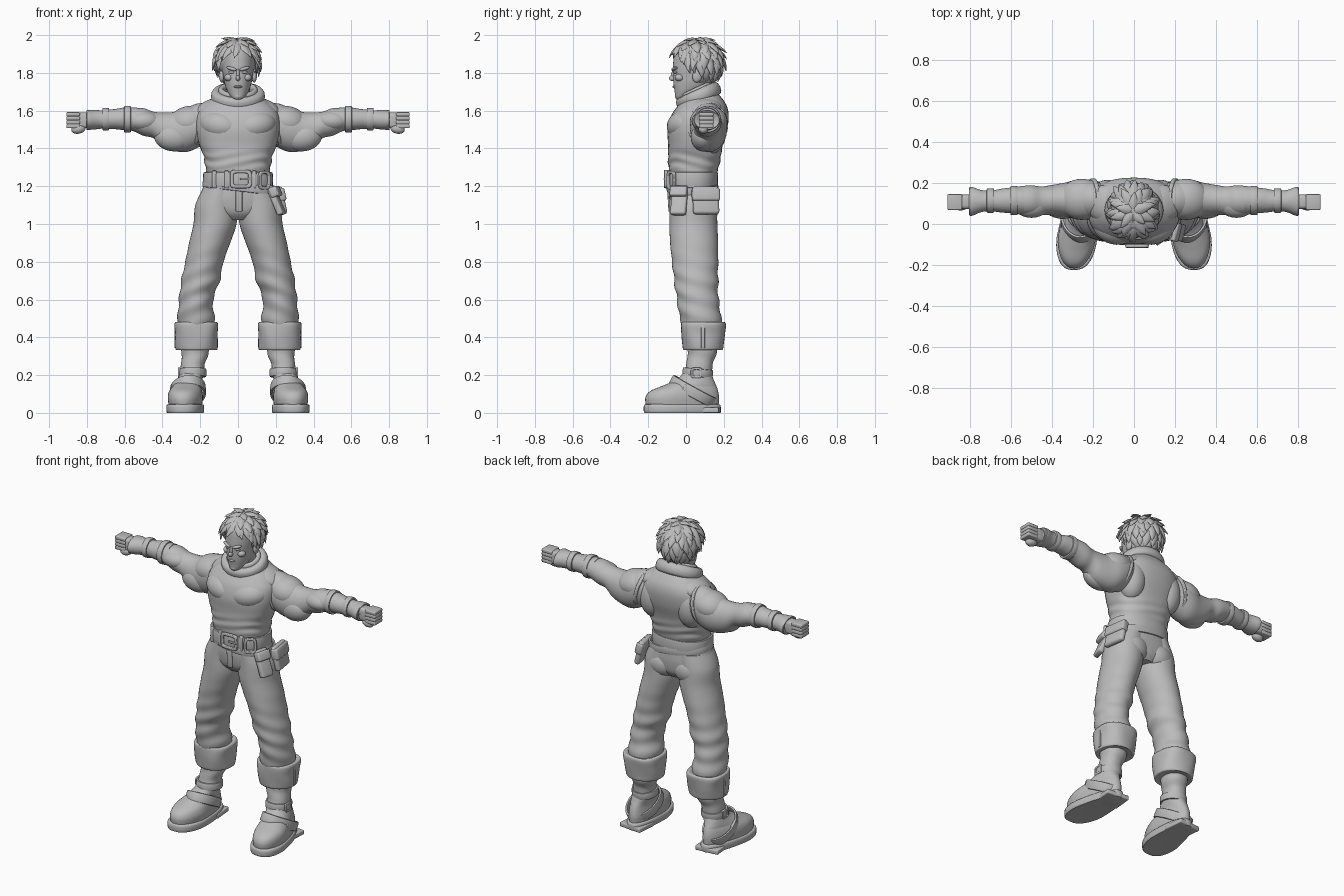
import bpy, bmesh, random
from math import sin, cos, pi, copysign, exp
from mathutils import Vector, Euler

random.seed(4)
default = bpy.data.objects.get("Cube")
if default:
    bpy.data.objects.remove(default)

grey = bpy.data.materials.new("plain grey")
grey.use_nodes = True
grey.diffuse_color = (.5, .5, .5, 1)
grey.node_tree.nodes["Principled BSDF"].inputs["Base Color"].default_value = (.5, .5, .5, 1)


# Shared helpers
def finish(name, bm, mirror=False, sharp=.8):
    bmesh.ops.recalc_face_normals(bm, faces=bm.faces)
    mesh = bpy.data.meshes.new(name)
    bm.to_mesh(mesh)
    bm.free()
    mesh.materials.append(grey)
    mesh.shade_smooth()
    mesh.set_sharp_from_angle(angle=sharp)
    obj = bpy.data.objects.new(name, mesh)
    bpy.context.scene.collection.objects.link(obj)
    if mirror:
        obj.modifiers.new("Mirror", "MIRROR").use_mirror_merge = False
    return obj


def skin(bm, rings, closed=False):
    loops = [[bm.verts.new(p) for p in ring] for ring in rings]
    pairs = list(zip(loops, loops[1:]))
    if closed:
        pairs.append((loops[-1], loops[0]))
    else:
        bm.faces.new(loops[0])
        bm.faces.new(loops[-1])
    for low, high in pairs:
        for i in range(len(low)):
            j = i - 1
            bm.faces.new((low[j], low[i], high[i], high[j]))


def oval(a, power):
    c, s = cos(a), sin(a)
    return copysign(abs(c) ** (2 / power), c), copysign(abs(s) ** (2 / power), s)


def resample(rows, steps):
    out = []
    for i in range(len(rows) - 1):
        p0, p1, p2, p3 = rows[max(i - 1, 0)], rows[i], rows[i + 1], rows[min(i + 2, len(rows) - 1)]
        for k in range(steps):
            t = k / steps
            out.append([b + t * (c - a) / 2 + t * t * (a - 2.5 * b + 2 * c - d / 2)
                        + t ** 3 * (3 * b - a - 3 * c + d) / 2
                        for a, b, c, d in zip(p0, p1, p2, p3)])
    return out + [rows[-1]]


def tube(name, rows, axis="z", power=2, mirror=False, steps=5, segs=40, warp=None, fold=None):
    """Rows hold position along the axis, two centre offsets and two radii."""
    rings = []
    for t, c1, c2, r1, r2 in resample(rows, steps):
        ring = []
        for k in range(segs):
            a = 2 * pi * k / segs
            u, v = oval(a, power)
            f = 1 + (fold(t, a) if fold else 0)
            u, v = c1 + r1 * u * f, c2 + r2 * v * f
            p = Vector({"x": (t, u, v), "y": (u, t, v), "z": (u, v, t)}[axis])
            ring.append(warp(p) if warp else p)
        rings.append(ring)
    bm = bmesh.new()
    skin(bm, rings)
    return finish(name, bm, mirror)


def band(name, loc, rx, ry, thick, height, rot=(0, 0, 0), power=2, mirror=False, soft=4, wave=0):
    """Closed hoop with a rounded section."""
    turn, rings = Euler(rot).to_matrix(), []
    for k in range(48):
        a = 2 * pi * k / 48
        u, v = oval(a, power)
        ring = []
        for j in range(12):
            d, h = oval(2 * pi * j / 12, soft)
            d = d * thick + wave * sin(a * 5)
            ring.append(Vector(loc) + turn @ Vector((u * (rx + d), v * (ry + d), h * height)))
        rings.append(ring)
    bm = bmesh.new()
    skin(bm, rings, True)
    return finish(name, bm, mirror)


def ball(name, loc, radii, mirror=False, rot=(0, 0, 0)):
    bm = bmesh.new()
    bmesh.ops.create_uvsphere(bm, u_segments=28, v_segments=18, radius=1)
    turn = Euler(rot).to_matrix()
    for v in bm.verts:
        v.co = Vector(loc) + turn @ Vector([a * r for a, r in zip(v.co, radii)])
    return finish(name, bm, mirror)


def block(name, loc, size, rot=(0, 0, 0), mirror=False, bevel=.01):
    bm = bmesh.new()
    bmesh.ops.create_cube(bm, size=1)
    turn = Euler(rot).to_matrix()
    for v in bm.verts:
        v.co = Vector(loc) + turn @ Vector([a * s for a, s in zip(v.co, size)])
    bmesh.ops.bevel(bm, geom=bm.edges[:], offset=bevel, segments=3, profile=.5, affect="EDGES")
    return finish(name, bm, mirror)


# Shirt, with gathered folds at the waist
def waist_folds(z, a):
    return .022 * exp(-((z - 1.33) / .05) ** 2) * sin(z * 110 + 3 * sin(a * 2))


tube("shirt", [(1.24, 0, .035, .165, .12), (1.3, 0, .04, .172, .133), (1.36, 0, .045, .182, .14),
               (1.42, 0, .05, .205, .145), (1.5, 0, .06, .222, .158), (1.57, 0, .073, .22, .153),
               (1.62, 0, .085, .19, .133), (1.66, 0, .09, .145, .105), (1.69, 0, .09, .1, .08)],
     power=2.4, steps=8, fold=waist_folds)
ball("chest_muscles", (.09, -.01, 1.52), (.115, .09, .08), True, (0, -.2, .25))
ball("back_muscles", (.13, .13, 1.5), (.085, .085, .13), True)
ball("shoulder_slopes", (.14, .1, 1.61), (.1, .09, .05), True, (0, .4, 0))
band("armhole_rims", (.2, .115, 1.525), .115, .1, .008, .01, (0, 1.35, 0), mirror=True)
band("collar", (0, .067, 1.675), .115, .098, .028, .037, (.43, 0, 0), soft=2.3)
band("inner_collar", (0, .063, 1.695), .09, .075, .016, .03, (.43, 0, 0), soft=2.3)

# Arms and hands
tube("arms", [(.12, .11, 1.54, .07, .09), (.2, .118, 1.525, .095, .115), (.27, .12, 1.5, .097, .118),
              (.34, .118, 1.49, .083, .103), (.4, .116, 1.5, .074, .09), (.45, .113, 1.525, .07, .07),
              (.5, .114, 1.54, .074, .073), (.56, .115, 1.553, .068, .06), (.63, .115, 1.556, .055, .052),
              (.72, .112, 1.552, .043, .042), (.8, .108, 1.552, .036, .038)], "x", mirror=True)
ball("shoulder_muscles", (.255, .12, 1.54), (.115, .1, .085), True, (0, .15, 0))
ball("biceps", (.345, .09, 1.46), (.1, .065, .075), True, (0, -.15, 0))
ball("forearm_muscles", (.5, .1, 1.545), (.09, .07, .055), True)
tube("bracers", [(.535, .115, 1.555, .066, .062), (.6, .115, 1.557, .063, .059), (.68, .113, 1.554, .053, .051),
                 (.73, .112, 1.553, .051, .049), (.8, .11, 1.55, .07, .052), (.79, .11, 1.55, .035, .03)],
     "x", mirror=True, fold=lambda x, a: .015 * sin(x * 90 + a * 2))
for name, x, r in (("upper", .585, .064), ("lower", .7, .053)):
    band(name + "_bracer_straps", (x, .114, 1.555), r, r, .007, .018, (0, pi / 2, 0), mirror=True)
block("palms", (.825, .108, 1.548), (.1, .07, .082), mirror=True, bevel=.018)
for n, finger in enumerate(("little", "ring", "middle", "index")):
    block(finger + "_fingers", (.873, .107, 1.518 + n * .021), (.072, .077, .022), mirror=True, bevel=.006)
ball("thumbs", (.845, .092, 1.503), (.038, .026, .025), True, (0, .2, 0))


# Trousers
def leg_folds(z, a):
    return .04 * exp(-((z - .62) / .17) ** 2) * sin(z * 62 + 1.6 * sin(a + 1) + a)


tube("trouser_legs", [(.42, .222, .09, .09, .1), (.5, .222, .078, .098, .11), (.6, .222, .062, .09, .11),
                      (.7, .198, .054, .102, .116), (.8, .178, .048, .101, .122), (.9, .15, .043, .109, .127),
                      (1, .122, .039, .114, .127), (1.1, .113, .038, .113, .125), (1.19, .09, .035, .095, .12)],
     mirror=True, steps=10, fold=leg_folds)
tube("trouser_seat", [(1.02, 0, .045, .08, .085), (1.06, 0, .04, .17, .115), (1.12, 0, .038, .214, .126),
                      (1.18, 0, .036, .19, .126), (1.26, 0, .035, .168, .12)], power=2.3)
ball("buttocks", (.09, .1, 1.08), (.095, .072, .085), True)
block("fly_flap", (.005, -.09, 1.12), (.035, .012, .11), (.06, 0, 0), bevel=.005)
tube("turned_cuffs", [(.335, .22, .09, .09, .092), (.335, .22, .09, .108, .103), (.37, .22, .09, .113, .11),
                      (.42, .22, .091, .114, .118), (.465, .221, .093, .118, .121), (.48, .221, .092, .11, .114),
                      (.475, .221, .09, .09, .1)],
     power=2.3, mirror=True, fold=lambda z, a: .02 * sin(a * 4 + z * 25))
block("cuff_seams", (.33, .09, .405), (.014, .02, .125), mirror=True, bevel=.004)

# Belt, buckle and pouches
band("belt", (0, .032, 1.235), .176, .129, .009, .04, power=2.3)
band("hanging_belt", (.01, .034, 1.195), .192, .13, .007, .022, (0, .12, 0), power=2.3)
band("buckle", (.015, -.107, 1.238), .048, .04, .009, .009, (pi / 2, 0, 0), power=6)
block("buckle_pin", (.04, -.112, 1.238), (.06, .012, .012), bevel=.004)
for x in (-.125, -.06, .085):
    block("belt_loop", (x, -.098 + x * x * 1.5, 1.236), (.024, .02, .092), (0, 0, -x * 2), bevel=.005)
band("strap_ring", (.14, -.078, 1.232), .03, .042, .008, .008, (pi / 2, 0, .6), power=3.5)
block("front_pouch", (.202, -.035, 1.125), (.035, .085, .165), (0, -.4, -.25), bevel=.012)
block("front_pouch_flap", (.198, -.038, 1.17), (.046, .092, .055), (0, -.4, -.25), bevel=.01)
block("rear_pouch", (.222, .105, 1.125), (.035, .14, .15), (0, -.22, .15), bevel=.015)
block("rear_pouch_flap", (.219, .105, 1.155), (.047, .148, .07), (0, -.22, .15), bevel=.012)


# Boots, narrowed at the heel and toed outward
def foot_shape(p):
    low = max(0, min(1, (.22 - p.z) / .08))
    squeeze = 1 - low * max(0, p.y + .08) * 1.3
    p.x = .272 + (p.x - .272) * squeeze - low * .09 * (p.y + .03)
    return p


tube("boot_soles", [(0, .275, -.02, .09, .195), (.004, .275, -.02, .1, .203), (.04, .275, -.02, .1, .203),
                    (.046, .275, -.02, .085, .19)], power=2.6, mirror=True, warp=foot_shape, steps=3)
block("boot_heels", (.262, .115, .014), (.15, .13, .028), (0, 0, -.09), True, .006)
tube("boot_uppers", [(.035, .275, -.02, .09, .192), (.08, .275, -.02, .096, .195), (.115, .275, -.01, .091, .18),
                     (.145, .27, .02, .08, .14), (.175, .258, .047, .072, .1), (.21, .245, .06, .065, .077),
                     (.26, .238, .072, .063, .07), (.31, .228, .084, .071, .076), (.38, .223, .088, .078, .08)],
     power=2.2, mirror=True, warp=foot_shape, steps=6, fold=lambda z, a: .02 * sin(z * 80 + a) * (z > .22))
band("ankle_straps", (.242, .062, .212), .068, .074, .007, .022, (-.1, 0, 0), mirror=True)
band("ankle_buckles", (.312, .055, .212), .022, .024, .006, .006, (0, pi / 2, 0), power=5, mirror=True)
band("instep_straps", (.265, .035, .115), .088, .125, .007, .028, (-.5, 0, -.1), mirror=True)
block("instep_buckles", (.342, .01, .125), (.025, .05, .04), (-.5, 0, 0), True, .006)

# Head and face
tube("neck", [(1.58, 0, .085, .075, .075), (1.66, 0, .07, .065, .065), (1.76, 0, .065, .062, .068)])
tube("head", [(1.658, 0, -.03, .016, .018), (1.67, 0, -.02, .034, .036), (1.7, 0, .008, .055, .068),
              (1.74, 0, .032, .07, .098), (1.79, 0, .045, .079, .113), (1.85, 0, .052, .086, .12),
              (1.92, 0, .058, .082, .115), (1.97, 0, .06, .05, .07)], power=2.15)
ball("nose", (0, -.068, 1.772), (.012, .022, .016))
ball("nose_bridge", (0, -.064, 1.795), (.009, .014, .035), rot=(-.25, 0, 0))
ball("brows", (.034, -.061, 1.822), (.03, .013, .009), True, (0, -.25, .35))
ball("eyes", (.034, -.056, 1.803), (.018, .009, .007), True, (0, 0, .35))
ball("lips", (0, -.06, 1.727), (.023, .012, .007))
ball("chin", (0, -.035, 1.676), (.026, .024, .018))
ball("cheekbones", (.048, -.034, 1.775), (.024, .025, .02), True)
ball("ears", (.086, .06, 1.785), (.014, .026, .036), True, (-.2, 0, 0))

# Hair: a cap covered with overlapping curved locks
crown = Vector((-.005, .063, 1.862))
ball("hair_cap", crown + Vector((0, .012, .01)), (.108, .118, .108))
hair = bmesh.new()


def hair_point(theta, phi, s):
    return crown + s * Vector((.116 * sin(theta) * sin(phi), -.13 * sin(theta) * cos(phi), .12 * cos(theta)))


def lock(theta, phi, reach, width, lift, sweep):
    rings = []
    for k in range(7):
        t = k / 6
        th, ph = theta + reach * t, phi + sweep * t
        p = hair_point(th, ph, .93 + .16 * t + lift * t * t)
        out = (p - crown).normalized()
        side = Vector((cos(ph), sin(ph), 0))
        w = width * (1 - t ** 1.8) * (.75 + .6 * t) + .001
        rings.append([p + side * w * c + out * w * .5 * s
                      for c, s in (oval(j * pi / 4, 1.6) for j in range(8))])
    skin(hair, rings)


for row, theta in enumerate((.08, .35, .65, .95, 1.25, 1.55, 1.85, 2.1)):
    count = 5 + int(11 * sin(min(theta, 1.6)))
    for k in range(count):
        phi = 2 * pi * (k + .5 * (row % 2)) / count - pi
        front = abs(phi)
        if (front < .95 and theta > .9) or (front < 1.5 and theta > 1.3):
            continue
        lock(theta, phi, random.uniform(.55, .72), random.uniform(.024, .032),
             random.uniform(.03, .15), random.uniform(-.15, .2))
# Side-swept fringe and sideburns
for phi, reach, sweep in ((-.75, 1.05, -.25), (-.45, 1.0, -.4), (-.15, .95, -.45), (.1, .85, -.2),
                          (.35, .85, .25), (.62, .95, .3), (.85, 1.1, .2)):
    lock(.6, phi, reach, .03, .1, sweep)
for side in (-1, 1):
    for k in range(3):
        lock(1.2, side * (1.1 + .22 * k), .95, .02, -.08, side * .1)
finish("hair", hair, sharp=.6)
